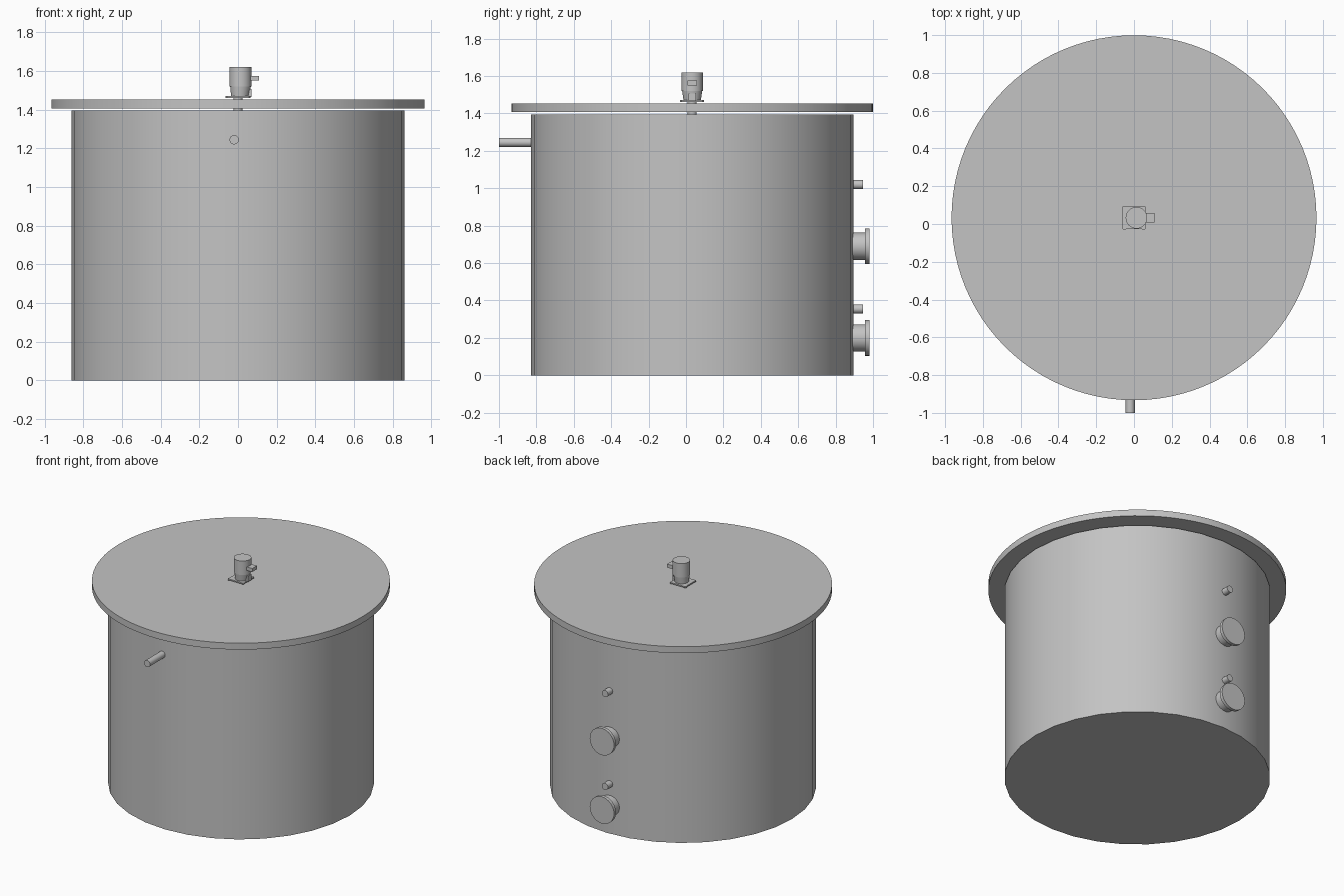
import bpy, bmesh
from math import radians
from mathutils import Matrix, Vector

old = bpy.data.objects.get("Cube")
if old:
    bpy.data.objects.remove(old, do_unlink=True)

CY = 0.033     # tank axis in y
PIPE_X = -0.02  # line of the wall fittings

grey = bpy.data.materials.new("plain grey")
grey.use_nodes = True
grey.diffuse_color = (0.55, 0.55, 0.55, 1)
grey.node_tree.nodes["Principled BSDF"].inputs["Base Color"].default_value = grey.diffuse_color


def finish(name, bm, smooth=True):
    mesh = bpy.data.meshes.new(name)
    bm.to_mesh(mesh)
    bm.free()
    mesh.materials.append(grey)
    obj = bpy.data.objects.new(name, mesh)
    bpy.context.collection.objects.link(obj)
    if smooth:
        bpy.ops.object.select_all(action="DESELECT")
        obj.select_set(True)
        bpy.context.view_layer.objects.active = obj
        bpy.ops.object.shade_smooth_by_angle(angle=radians(35))
    return obj


def rod(name, start, end, r1, r2=None, segments=32):
    """Closed cylinder or cone between two points."""
    a, b = Vector(start), Vector(end)
    turn = (b - a).to_track_quat("Z", "Y").to_matrix().to_4x4()
    bm = bmesh.new()
    bmesh.ops.create_cone(bm, cap_ends=True, segments=segments, radius1=r1,
                          radius2=r1 if r2 is None else r2, depth=(b - a).length,
                          matrix=Matrix.Translation((a + b) / 2) @ turn)
    return finish(name, bm)


def box(name, center, size):
    bm = bmesh.new()
    bmesh.ops.create_cube(bm, size=1, matrix=Matrix.Translation(center) @ Matrix.Diagonal((*size, 1)))
    return finish(name, bm, smooth=False)


# Vessel and the lid floating just above it
rod("tank_body", (0, CY, 0), (0, CY, 1.395), 0.862, segments=32)
rod("lid", (0, CY, 1.407), (0, CY, 1.453), 0.966, segments=96)

# Inlet pipe at the front
rod("inlet_pipe", (PIPE_X, -0.8, 1.245), (PIPE_X, -1.0, 1.245), 0.024)

# Paired rear fittings: flanged manhole and sensor stub above it
for level, manhole_z, stub_z in (("lower", 0.2, 0.355), ("upper", 0.69, 1.02)):
    for part, z, y0, y1, r in (("manhole_neck", manhole_z, 0.85, 0.96, 0.073),
                               ("manhole_flange", manhole_z, 0.957, 0.98, 0.096),
                               ("sensor_stub", stub_z, 0.85, 0.945, 0.024)):
        rod(f"{level}_{part}", (PIPE_X, y0, z), (PIPE_X, y1, z), r)

# Drive shaft through the lid
rod("drive_shaft", (0, CY, 1.39), (0, CY, 1.475), 0.024)

# Motor base plate: waisted square with clipped corners
bm = bmesh.new()
outline = []
for turn in range(4):
    spin = Matrix.Rotation(radians(90 * turn), 3, "Z")
    for x, y in ((0.06, -0.04), (0.06, 0.04), (0.064, 0.056), (0.056, 0.064)):
        outline.append(bm.verts.new(spin @ Vector((x, y, 0)) + Vector((0, CY, 1.462))))
plate = bm.faces.new(outline)
top = bmesh.ops.extrude_face_region(bm, geom=[plate])["geom"]
bmesh.ops.translate(bm, vec=(0, 0, 0.009), verts=[v for v in top if isinstance(v, bmesh.types.BMVert)])
bmesh.ops.recalc_face_normals(bm, faces=bm.faces)
finish("motor_base_plate", bm, smooth=False)

# Motor: tapered bell, body and side terminal box
rod("motor_bell", (0.01, CY, 1.468), (0.013, CY, 1.525), 0.046, 0.054)
rod("motor_body", (0.013, CY, 1.52), (0.013, CY, 1.62), 0.057)
box("terminal_box", (0.08, CY, 1.563), (0.056, 0.052, 0.025))
box("bell_lug", (0.055, CY, 1.487), (0.03, 0.04, 0.04))
